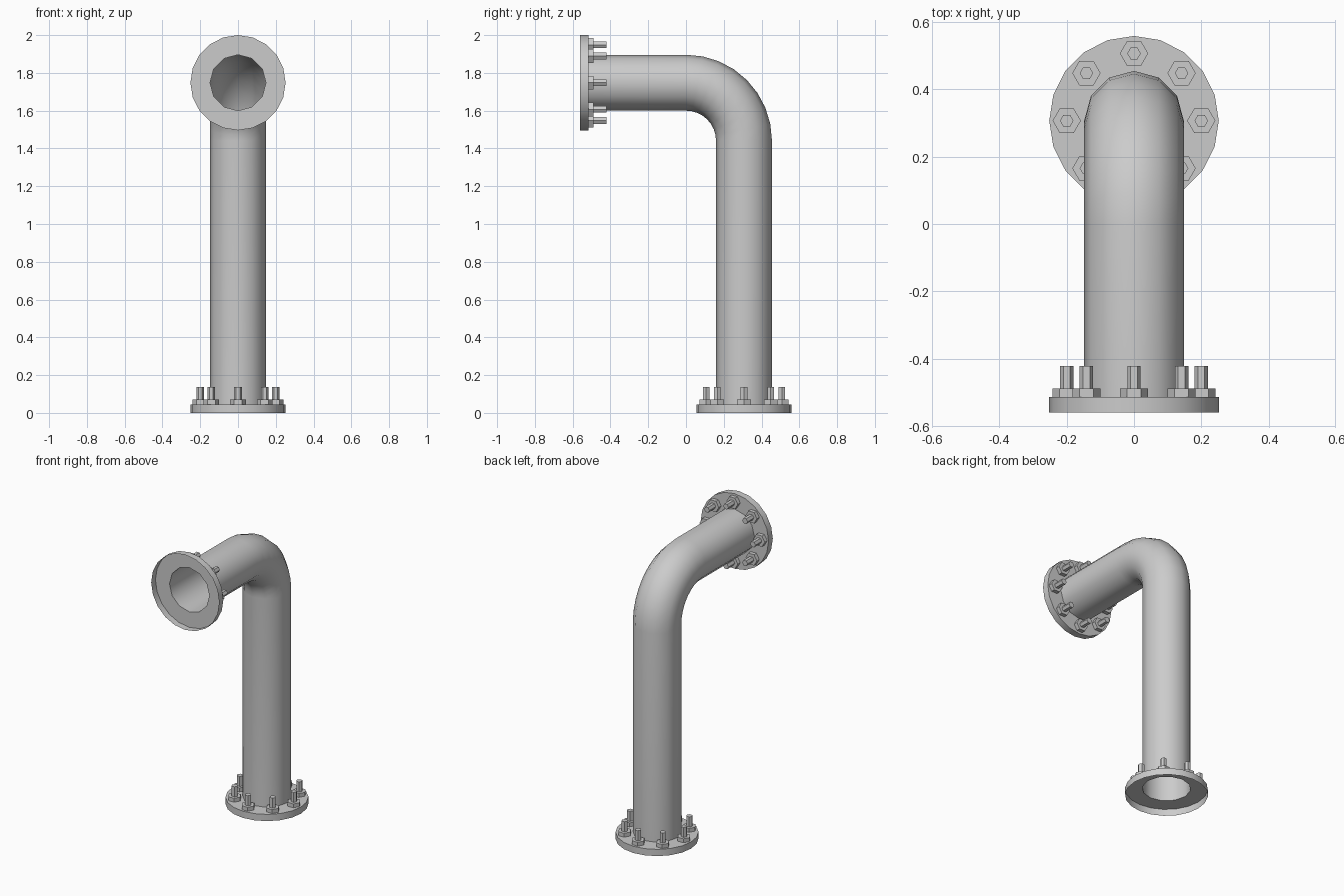
import bpy
import bmesh
from math import sin, cos, pi, radians
from mathutils import Matrix, Vector

cube = bpy.data.objects.get("Cube")
if cube:
    bpy.data.objects.remove(cube)

AXIS_Y = 0.307       # upright pipe axis
AXIS_Z = 1.748       # horizontal pipe axis
FRONT_Y = -0.56
PIPE_R = 0.148
FLANGE_R = 0.252
FLANGE_H = 0.045
BOLT_CIRCLE = 0.2

steel = bpy.data.materials.new("grey steel")
steel.use_nodes = True
GREY = (0.6, 0.6, 0.6, 1)
steel.diffuse_color = GREY
steel.node_tree.nodes["Principled BSDF"].inputs["Base Color"].default_value = GREY


def finish(name, bm, matrix=None, angle=35):
    mesh = bpy.data.meshes.new(name)
    bm.to_mesh(mesh)
    bm.free()
    mesh.materials.append(steel)
    obj = bpy.data.objects.new(name, mesh)
    bpy.context.collection.objects.link(obj)
    if matrix:
        obj.matrix_world = matrix
    bpy.ops.object.select_all(action='DESELECT')
    obj.select_set(True)
    bpy.context.view_layer.objects.active = obj
    bpy.ops.object.shade_smooth_by_angle(angle=radians(angle))
    return obj


def circle(bm, sides, radius, z, center=(0, 0)):
    return [bm.verts.new((center[0] + radius * cos(2 * pi * i / sides),
                          center[1] + radius * sin(2 * pi * i / sides), z))
            for i in range(sides)]


def bridge(bm, low, high):
    n = len(low)
    for i in range(n):
        j = (i + 1) % n
        bm.faces.new((low[i], low[j], high[j], high[i]))


def prism(bm, sides, radius, z0, z1, center):
    # Hollow-bottomed prism standing on the surface below it
    low = circle(bm, sides, radius, z0, center)
    high = circle(bm, sides, radius, z1, center)
    bridge(bm, low, high)
    bm.faces.new(high)


# Bent pipe: one open tube swept up, round the elbow and forward
bm = bmesh.new()
bend_r = AXIS_Y
bend_z = AXIS_Z - bend_r
STEPS = 8
stations = [(Vector((0, AXIS_Y, FLANGE_H)), 0)]
for k in range(STEPS + 1):
    a = pi / 2 * k / STEPS
    stations.append((Vector((0, bend_r * cos(a), bend_z + bend_r * sin(a))), a))
stations.append((Vector((0, FRONT_Y + FLANGE_H, AXIS_Z)), pi / 2))

previous = None
for center, a in stations:
    outward = Vector((0, cos(a), sin(a)))
    ring = []
    for i in range(12):
        t = 2 * pi * i / 12
        offset = Vector((cos(t), 0, 0)) + outward * sin(t)
        ring.append(bm.verts.new(center + offset * PIPE_R))
    if previous:
        bridge(bm, previous, ring)
    previous = ring
finish("bent_pipe", bm)


def flange_set(prefix, matrix):
    # Flange: flat ring with an outer rim, hollow on the outer side
    bm = bmesh.new()
    rim = circle(bm, 20, FLANGE_R, 0)
    top = circle(bm, 20, FLANGE_R, FLANGE_H)
    bridge(bm, rim, top)
    hole = circle(bm, 12, PIPE_R, FLANGE_H)
    edges = []
    for loop in (top, hole):
        for i, v in enumerate(loop):
            w = loop[(i + 1) % len(loop)]
            edges.append(bm.edges.get((v, w)) or bm.edges.new((v, w)))
    bmesh.ops.triangle_fill(bm, edges=edges, use_beauty=True,
                            normal=(0, 0, 1))
    finish(prefix + "_flange", bm, matrix)

    # Eight nuts with protruding bolt ends
    nuts, bolts = bmesh.new(), bmesh.new()
    for i in range(8):
        a = 2 * pi * i / 8
        center = (BOLT_CIRCLE * cos(a), BOLT_CIRCLE * sin(a))
        prism(nuts, 6, 0.042, FLANGE_H, 0.071, center)
        prism(bolts, 6, 0.02, 0.071, 0.138, center)
    finish(prefix + "_nuts", nuts, matrix)
    finish(prefix + "_bolts", bolts, matrix)


flange_set("base", Matrix.Translation((0, AXIS_Y, 0)))
flange_set("front", Matrix.Translation((0, FRONT_Y, AXIS_Z))
           @ Matrix.Rotation(-pi / 2, 4, 'X'))
